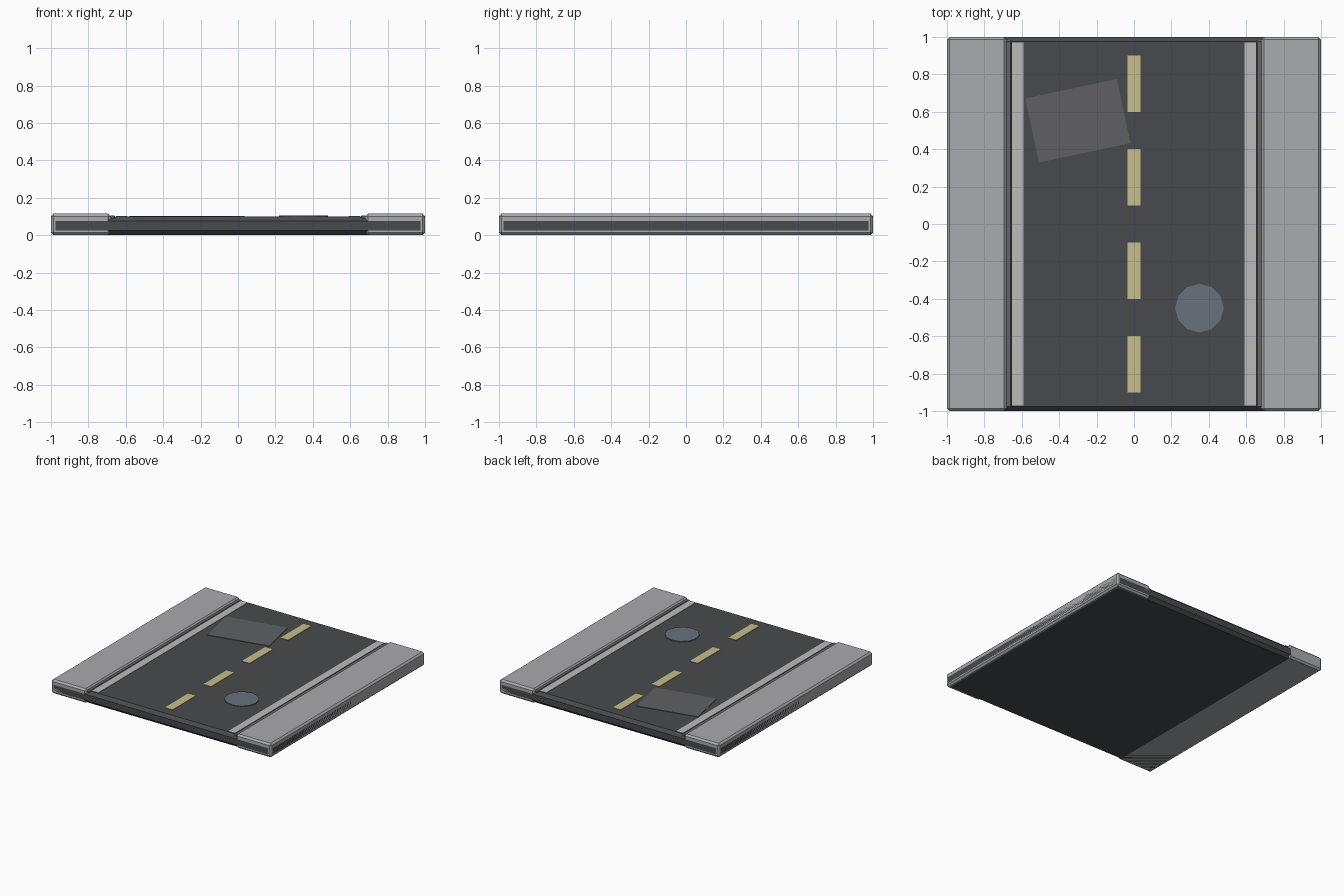
import bpy, math

if "Cube" in bpy.data.objects:
    bpy.data.objects.remove(bpy.data.objects["Cube"])

def material(name, r, g, b):
    m = bpy.data.materials.new(name)
    m.diffuse_color = (r, g, b, 1)
    m.use_nodes = True
    m.node_tree.nodes["Principled BSDF"].inputs["Base Color"].default_value = m.diffuse_color
    return m

ASPHALT = material("asphalt", 0.065, 0.068, 0.075)
PATCH = material("patch", 0.115, 0.117, 0.125)
CONCRETE = material("concrete", 0.40, 0.405, 0.43)
GUTTER = material("gutter", 0.13, 0.13, 0.14)
WHITE = material("white_paint", 0.50, 0.50, 0.49)
YELLOW = material("yellow_paint", 0.56, 0.52, 0.26)
METAL = material("metal", 0.14, 0.165, 0.20)

def finish(ob, name, mat, bevel):
    ob.name = name
    ob.data.materials.append(mat)
    if bevel:
        mod = ob.modifiers.new("bevel", "BEVEL")
        mod.width = bevel
        mod.segments = 1
    return ob

def box(name, x, y, z, mat, bevel=0, turn=0):
    """Box from (min, max) ranges, optionally turned about its centre."""
    rng = (x, y, z)
    bpy.ops.mesh.primitive_cube_add(size=1, location=[(a + b) / 2 for a, b in rng])
    ob = bpy.context.object
    ob.scale = [b - a for a, b in rng]
    bpy.ops.object.transform_apply(location=False, rotation=False, scale=True)
    ob.rotation_euler.z = math.radians(turn)
    return finish(ob, name, mat, bevel)

# Road slab
box("road_slab", (-1, 1), (-1, 1), (0, 0.1), ASPHALT, 0.025)

# Sidewalk, gutter and edge line on both sides
for side, s in (("left", -1), ("right", 1)):
    def span(a, b):
        return tuple(sorted((s * a, s * b)))
    box(side + "_sidewalk", span(0.68, 1), (-1, 1), (0, 0.115), CONCRETE, 0.014)
    box(side + "_gutter", span(0.652, 0.69), (-0.985, 0.985), (0.06, 0.105), GUTTER, 0.008)
    box(side + "_edge_line", span(0.59, 0.652), (-0.97, 0.97), (0.095, 0.103), WHITE)

# Dashed centre line
for i in range(4):
    y = -0.75 + 0.5 * i
    box(f"centre_dash_{i + 1}", (-0.035, 0.035), (y - 0.15, y + 0.15), (0.095, 0.103), YELLOW)

# Asphalt repair patch
box("repair_patch", (-0.55, -0.05), (0.377, 0.727), (0.095, 0.104), PATCH, turn=12)

# Manhole cover
bpy.ops.mesh.primitive_cylinder_add(vertices=12, radius=0.13, depth=0.012,
                                    location=(0.35, -0.45, 0.1))
finish(bpy.context.object, "manhole_cover", METAL, 0)
